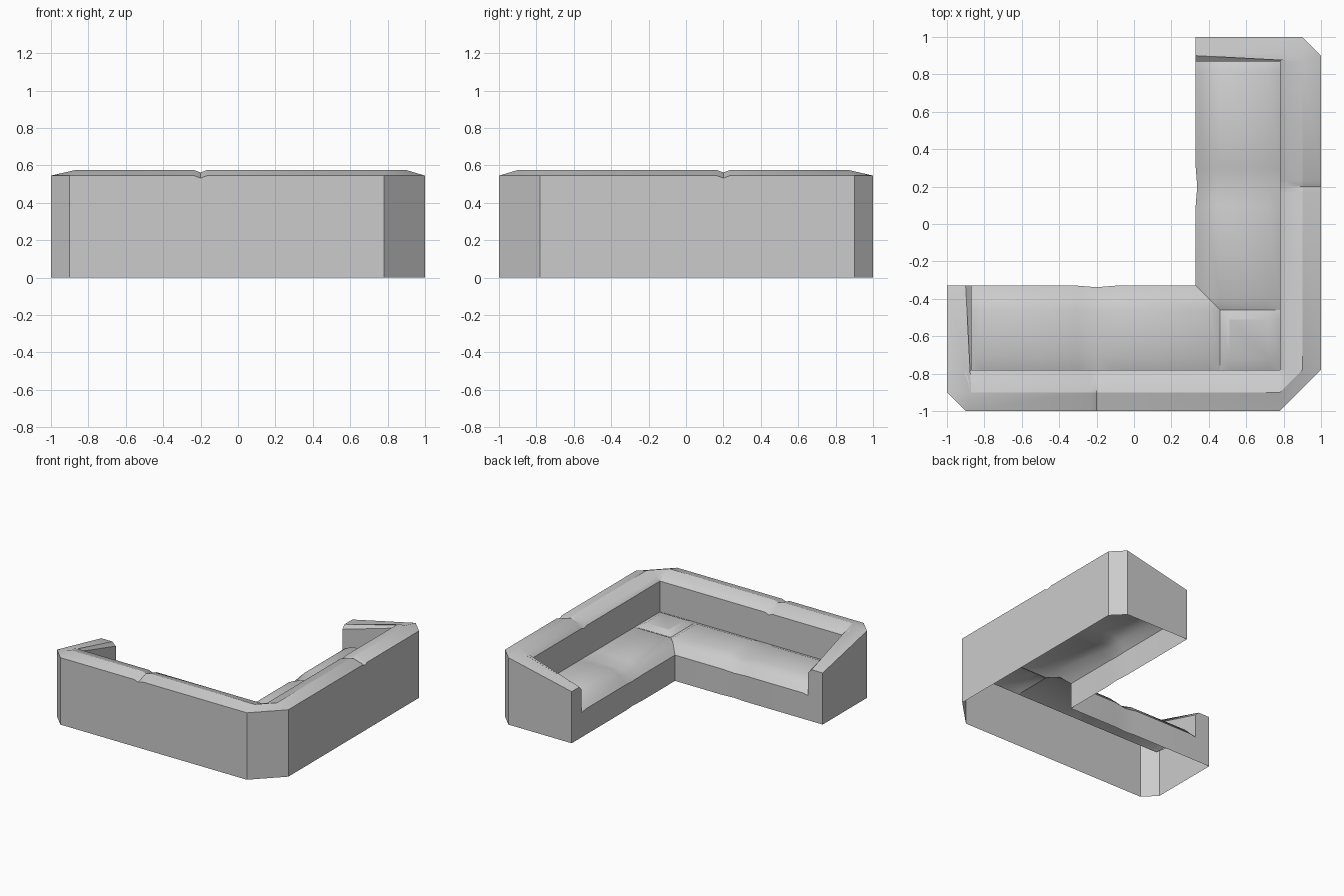
import bpy
import bmesh
import math

cube = bpy.data.objects.get("Cube")
if cube:
    bpy.data.objects.remove(cube, do_unlink=True)

grey = bpy.data.materials.new("grey_fabric")
grey.use_nodes = True
colour = (0.6, 0.6, 0.6, 1)
grey.diffuse_color = colour
grey.node_tree.nodes["Principled BSDF"].inputs["Base Color"].default_value = colour


def swap(p):
    """Reflect a point across the diagonal of the L."""
    return (-p[1], -p[0], p[2])


def loft(bm, sections):
    """Join neighbouring point rows with quads."""
    rows = [[bm.verts.new(p) for p in s] for s in sections]
    for a, b in zip(rows, rows[1:]):
        for i in range(len(a) - 1):
            bm.faces.new((a[i], a[i + 1], b[i + 1], b[i]))


def finish(bm, name):
    bmesh.ops.remove_doubles(bm, verts=bm.verts, dist=0.0005)
    bmesh.ops.recalc_face_normals(bm, faces=bm.faces)
    if sum(f.normal.z * f.calc_area() for f in bm.faces) < 0:
        bmesh.ops.reverse_faces(bm, faces=bm.faces)
    mesh = bpy.data.meshes.new(name)
    bm.to_mesh(mesh)
    bm.free()
    mesh.materials.append(grey)
    obj = bpy.data.objects.new(name, mesh)
    bpy.context.collection.objects.link(obj)
    bpy.ops.object.select_all(action='DESELECT')
    obj.select_set(True)
    bpy.context.view_layer.objects.active = obj
    bpy.ops.object.shade_smooth_by_angle(angle=math.radians(30))
    return obj


WALL, FRONT, SEAM, CREASE, LOW, HIGH = -0.78, -0.33, -0.2, 0.46, 0.27, 0.3


def back_section(x, dip=0):
    """Backrest profile: outer wall, ridge, rounded inner edge, inner wall."""
    return [(x, -1, 0), (x, -1, 0.545 - dip), (x, -0.9, 0.575 - dip),
            (x, -0.81, 0.55 - dip), (x, WALL, 0.52 - dip), (x, WALL, LOW)]


# Backrest and arms: one strip running arm, back, corner, back, arm
ridge, inner = (-0.87, -0.9, 0.575), (-0.9, -0.81, 0.55)
wall_top, wall_base = (-0.87, WALL, 0.52), (-0.87, WALL, LOW)
arm_front = [(-1, FRONT, 0), (-1, FRONT, 0.42), (-0.9, FRONT, 0.42),
             (-0.9, FRONT, 0.42), (-0.87, FRONT, 0.39), (-0.87, FRONT, 0.21)]
arm_rear = [(-1, -0.9, 0), (-1, -0.9, 0.545), ridge, inner, wall_top, wall_base]
back_end = [(-0.9, -1, 0), (-0.9, -1, 0.545), ridge, inner, wall_top, wall_base]
half = [arm_front, arm_rear, back_end,
        back_section(SEAM - 0.035), back_section(SEAM, 0.013),
        back_section(SEAM + 0.035), back_section(0.78)]
bm = bmesh.new()
loft(bm, half + [[swap(p) for p in s] for s in reversed(half)])
cap = arm_front[:3] + arm_front[4:] + [(-0.87, FRONT, 0)]
for points in (cap, [swap(p) for p in cap]):
    bm.faces.new([bm.verts.new(p) for p in points])
bmesh.ops.dissolve_degenerate(bm, dist=0.0005, edges=bm.edges)
finish(bm, "backrest_and_arms")

# Seat cushions: rows run from the floor in front up to the backrest
rows = [(FRONT, 0, 0), (FRONT, 0.21, 0.2), (-0.39, 0.27, 0.245),
        (-CREASE, HIGH, LOW), (-0.71, HIGH, LOW), (WALL, LOW, LOW)]
stations = [(-0.87, True), (-0.82, False), (-0.3, False), (SEAM, True),
            (-0.1, False), (0.4, False), (CREASE, True)]


def seat_point(row, station):
    y, high, low = row
    x, is_seam = station
    if y > -CREASE and x > 0.3:
        return (-y, y, high)
    if x == SEAM and y == FRONT:
        y -= 0.008
    return (x, y, low if is_seam else high)


seat = [[seat_point(r, s) for s in stations] for r in rows]
for name, flip in (("front_seat", False), ("side_seat", True)):
    bm = bmesh.new()
    # Skip the collapsed quads next to the inner corner
    for a, b in zip(seat, seat[1:]):
        for i in range(len(a) - 1):
            quad = list(dict.fromkeys((a[i], a[i + 1], b[i + 1], b[i])))
            if len(quad) > 2:
                bm.faces.new([bm.verts.new(swap(p) if flip else p) for p in quad])
    finish(bm, name)

# Corner cushion: a square pad with sloping edges
steps = [CREASE, 0.51, 0.72, 0.78]
bm = bmesh.new()
loft(bm, [[(x, -y, HIGH if 0.5 < x < 0.75 and 0.5 < y < 0.75 else LOW)
           for x in steps] for y in steps])
finish(bm, "corner_seat")
